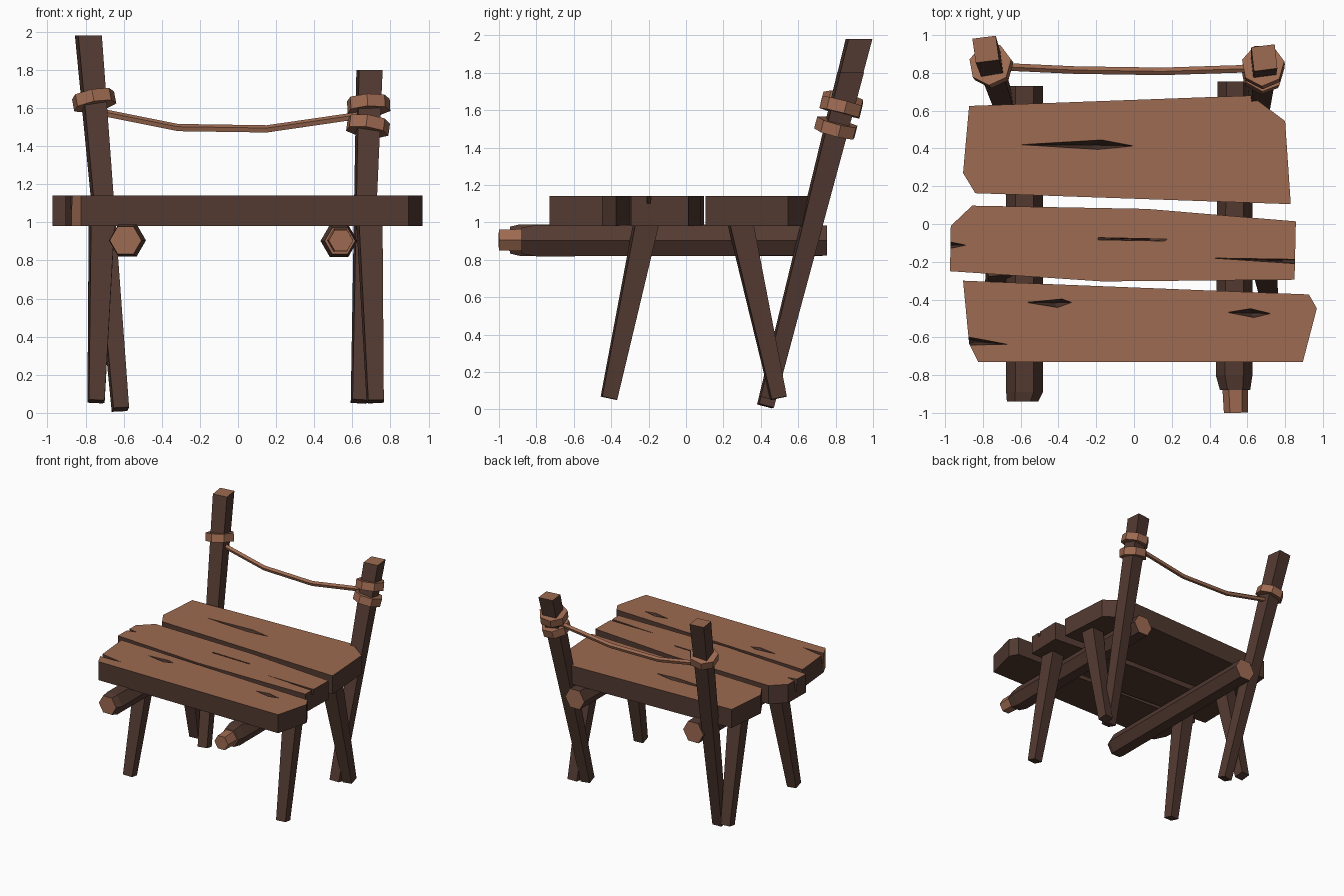
import bpy, bmesh, math
from mathutils import Vector

if "Cube" in bpy.data.objects:
    bpy.data.objects.remove(bpy.data.objects["Cube"])


def material(name, rgb):
    m = bpy.data.materials.new(name)
    m.diffuse_color = (*rgb, 1)
    m.use_nodes = True
    m.node_tree.nodes["Principled BSDF"].inputs["Base Color"].default_value = m.diffuse_color
    return m


MATS = [material("dark bark", (0.085, 0.042, 0.031)),
        material("light cut wood", (0.34, 0.145, 0.083))]
DARK, LIGHT = 0, 1


def finish(name, bm):
    bmesh.ops.recalc_face_normals(bm, faces=bm.faces)
    me = bpy.data.meshes.new(name)
    bm.to_mesh(me)
    bm.free()
    for m in MATS:
        me.materials.append(m)
    ob = bpy.data.objects.new(name, me)
    bpy.context.collection.objects.link(ob)
    return ob


def tube(name, pts, radii, sides, turn=0, side=DARK, start=DARK, end=DARK, flat_end=False):
    """Faceted tube through points, with separate end colours."""
    bm = bmesh.new()
    pts = [Vector(p) for p in pts]
    axis = (pts[-1] - pts[0]).normalized()
    ref = Vector((0, 1, 0)) if abs(axis.x) > 0.8 else Vector((1, 0, 0))
    u = (ref - axis * ref.dot(axis)).normalized()
    v = axis.cross(u)
    rings = []
    for i, (p, r) in enumerate(zip(pts, radii)):
        ring = []
        for k in range(sides):
            a = math.radians(turn) + math.tau * k / sides
            co = p + (u * math.cos(a) + v * math.sin(a)) * r
            if flat_end and i == len(pts) - 1:
                co += axis * ((p.z - co.z) / axis.z)
            ring.append(bm.verts.new(co))
        rings.append(ring)
    for a, b in zip(rings, rings[1:]):
        for k in range(sides):
            j = (k + 1) % sides
            bm.faces.new((a[k], a[j], b[j], b[k])).material_index = side
    bm.faces.new(rings[0]).material_index = start
    bm.faces.new(rings[-1]).material_index = end
    return finish(name, bm)


def layers(name, outline, levels, top_mat, light_edge=None):
    """Stack an outline at (z, scale) levels and close it."""
    bm = bmesh.new()
    c = sum((Vector(p) for p in outline), Vector((0, 0))) / len(outline)
    rings = [[bm.verts.new((*(c + (Vector(p) - c) * s), z)) for p in outline] for z, s in levels]
    n = len(outline)
    for a, b in zip(rings, rings[1:]):
        for k in range(n):
            j = (k + 1) % n
            f = bm.faces.new((a[k], a[j], b[j], b[k]))
            f.material_index = LIGHT if k == light_edge else DARK
    bm.faces.new(rings[0]).material_index = DARK
    bm.faces.new(rings[-1]).material_index = top_mat
    return finish(name, bm)


# Seat planks with carved cracks
Z0, Z1 = 0.98, 1.14


def plank(name, outline, cracks, light_edge=None):
    ob = layers(name, outline, [(Z0, 1), (Z1, 1)], LIGHT, light_edge)
    bpy.context.view_layer.objects.active = ob
    for crack in cracks:
        cut = layers("crack_cutter", crack, [(Z1 - 0.12, 0.12), (Z1, 1), (Z1 + 0.05, 1)], DARK)
        cut.hide_render = True
        mod = ob.modifiers.new("crack", "BOOLEAN")
        mod.operation, mod.object, mod.solver = "DIFFERENCE", cut, "EXACT"
        bpy.ops.object.modifier_apply(modifier=mod.name)
        bpy.data.objects.remove(cut)


plank("back_plank",
      [(-.873, .625), (.62, .68), (.80, .545), (.83, .105), (-.84, .163), (-.905, .27)],
      [[(-.60, .42), (-.17, .445), (0, .413), (-.19, .395)]])
plank("middle_plank",
      [(-.97, -.01), (-.857, .097), (.066, .08), (.857, .014), (.85, -.295),
       (-.167, -.304), (-.974, -.25)],
      [[(-1.0, -.09), (-.89, -.112), (-1.0, -.135)],
       [(.41, -.18), (.90, -.188), (.90, -.213)],
       [(-.19, -.072), (.175, -.08), (.165, -.09), (-.19, -.084)]])
plank("front_plank",
      [(-.905, -.30), (.926, -.373), (.968, -.447), (.894, -.73), (-.825, -.73), (-.873, -.633)],
      [[(-.92, -.59), (-.67, -.637), (-.92, -.642)],
       [(-.57, -.415), (-.38, -.397), (-.33, -.415), (-.405, -.442)],
       [(.495, -.468), (.615, -.448), (.725, -.474), (.635, -.495)]],
      light_edge=4)

# Logs under the seat
tube("left_log", [(-.58, .73, .905), (-.58, -.89, .905), (-.59, -.94, .905)],
     [.097, .097, .083], 6, start=LIGHT, end=LIGHT)
tube("right_log", [(.535, .755, .902), (.53, -.80, .902), (.535, -.88, .902)],
     [.092, .097, .08], 6, start=LIGHT, end=LIGHT)
tube("right_log_stub", [(.535, -.82, .905), (.54, -1.0, .905)],
     [.07, .064], 6, side=LIGHT, start=LIGHT, end=LIGHT)

# Splayed tapered legs
for label, xt, xb in (("left", -.715, -.745), ("right", .69, .72)):
    for pos, yt, yb in (("front", -.212, -.412), ("back", .29, .495)):
        tube(f"{label}_{pos}_leg", [(xb, yb, .06), (xt, yt, 1.0)], [.058, .088], 4, turn=51)

# Leaning back posts
POSTS = {"left": (Vector((-.617, .425, .018)), Vector((-.785, .925, 1.98))),
         "right": (Vector((.637, .435, .06)), Vector((.69, .88, 1.80)))}
for label, (a, b) in POSTS.items():
    tube(f"{label}_back_post", [a, b], [.058, .088], 4, turn=52, end=LIGHT, flat_end=True)

# Rope bindings wrapped round the posts
for name, label, z, tilt in (("left_binding", "left", 1.64, -.10),
                             ("right_upper_binding", "right", 1.615, -.08),
                             ("right_lower_binding", "right", 1.505, .10)):
    a, b = POSTS[label]
    c = a.lerp(b, (z - a.z) / (b.z - a.z))
    d = ((b - a).normalized() + Vector((tilt, 0, 0))).normalized()
    tube(name, [c - d * .033, c + d * .033], [.115, .115], 7, turn=10,
         side=LIGHT, start=LIGHT, end=LIGHT)

# Sagging rope between the posts
tube("sagging_rope", [(-.75, .835, 1.582), (-.315, .815, 1.495), (.15, .808, 1.488), (.68, .825, 1.565)],
     [.021] * 4, 5, turn=18, side=LIGHT, start=LIGHT, end=LIGHT)
